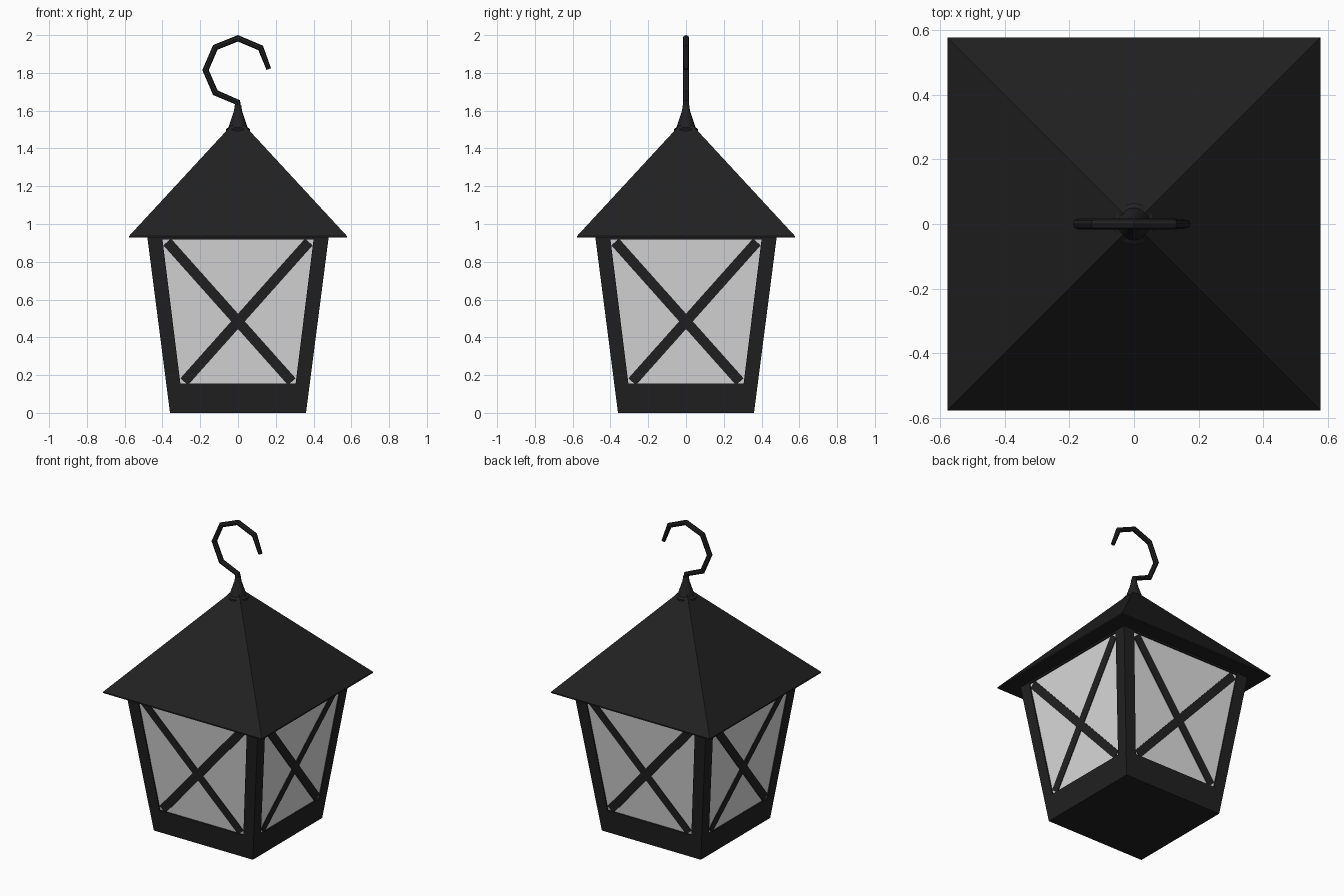
import bpy, bmesh, math
from mathutils import Matrix, Vector

if "Cube" in bpy.data.objects:
    bpy.data.objects.remove(bpy.data.objects["Cube"])


def material(name, rgb):
    m = bpy.data.materials.new(name)
    m.diffuse_color = (*rgb, 1)
    m.use_nodes = True
    m.node_tree.nodes["Principled BSDF"].inputs["Base Color"].default_value = m.diffuse_color
    return m


BLACK = material("black metal", (0.015, 0.015, 0.015))
GLASS = material("frosted glass", (0.72, 0.72, 0.72))

TOP = 0.93                      # top of the tapered body
PANE_LOW, PANE_HIGH = 0.155, 0.918
RECESS = 0.008


def body_half(z):
    return 0.36 + 0.12 * z / TOP


def pane_half(z):
    return 0.305 + 0.095 * (z - PANE_LOW) / (PANE_HIGH - PANE_LOW)


def on_face(x, z, depth=0.0):
    """Point on the sloping front face, pushed inward by depth."""
    return Vector((x, -body_half(z) + depth, z))


def finish(name, bm, mat):
    bmesh.ops.remove_doubles(bm, verts=bm.verts, dist=0.0001)
    bmesh.ops.recalc_face_normals(bm, faces=bm.faces)
    me = bpy.data.meshes.new(name)
    bm.to_mesh(me)
    bm.free()
    me.materials.append(mat)
    ob = bpy.data.objects.new(name, me)
    bpy.context.collection.objects.link(ob)
    return ob


def quad_points(low, high, half, depth=0.0):
    return [on_face(-half(low), low, depth), on_face(half(low), low, depth),
            on_face(half(high), high, depth), on_face(-half(high), high, depth)]


turns = [Matrix.Rotation(i * math.pi / 2, 4, 'Z') for i in range(4)]
side_names = ["front", "right", "back", "left"]

# Body frame: four tapered sides with recessed window openings
bm = bmesh.new()
for turn in turns:
    rings = [[bm.verts.new(turn @ p) for p in pts] for pts in (
        quad_points(0, TOP, body_half),
        quad_points(PANE_LOW, PANE_HIGH, pane_half),
        quad_points(PANE_LOW, PANE_HIGH, pane_half, RECESS))]
    for a, b in zip(rings, rings[1:]):
        for i in range(4):
            j = (i + 1) % 4
            bm.faces.new((a[i], a[j], b[j], b[i]))
for z in (0, TOP):
    h = body_half(z)
    bm.faces.new([bm.verts.new((x, y, z)) for x, y in ((-h, -h), (h, -h), (h, h), (-h, h))])
finish("body_frame", bm, BLACK)

# Window panes and their crossed bars
for side, turn in zip(side_names, turns):
    bm = bmesh.new()
    bm.faces.new([bm.verts.new(turn @ p)
                  for p in quad_points(PANE_LOW, PANE_HIGH, pane_half, RECESS)])
    pane = finish(side + "_pane", bm, GLASS)
    out = turn @ Vector((0, -1, 0))
    if pane.data.polygons[0].normal.dot(out) < 0:
        pane.data.flip_normals()

    bm = bmesh.new()
    for s in (-1, 1):
        a, b = Vector((s * 0.285, 0.165)), Vector((-s * 0.375, 0.905))
        d = (b - a).normalized()
        n = Vector((-d.y, d.x)) * 0.027
        corners = (a - n, a + n, b + n, b - n)
        outer = [bm.verts.new(turn @ on_face(c.x, c.y, 0.003)) for c in corners]
        inner = [bm.verts.new(turn @ on_face(c.x, c.y, RECESS - 0.0005)) for c in corners]
        bm.faces.new(outer)
        bm.faces.new(inner[::-1])
        for i in range(4):
            j = (i + 1) % 4
            bm.faces.new((outer[j], outer[i], inner[i], inner[j]))
    finish(side + "_cross_bars", bm, BLACK)

# Pyramid roof with a thin rim
bm = bmesh.new()
R = 0.577
square = ((-R, -R), (R, -R), (R, R), (-R, R))
low = [bm.verts.new((x, y, 0.928)) for x, y in square]
rim = [bm.verts.new((x, y, 0.936)) for x, y in square]
apex = bm.verts.new((0, 0, 1.56))
bm.faces.new(low[::-1])
for i in range(4):
    j = (i + 1) % 4
    bm.faces.new((low[i], low[j], rim[j], rim[i]))
    bm.faces.new((rim[i], rim[j], apex))
finish("roof", bm, BLACK)

# Flared round finial that holds the hook
profile = [(0, 1.485), (0.064, 1.49), (0.064, 1.502), (0.05, 1.512),
           (0.034, 1.56), (0.021, 1.60), (0.017, 1.63), (0, 1.635)]
bm = bmesh.new()
pts = [bm.verts.new((r, 0, z)) for r, z in profile]
edges = [bm.edges.new(p) for p in zip(pts, pts[1:])]
bmesh.ops.spin(bm, geom=pts + edges, cent=(0, 0, 0), axis=(0, 0, 1),
               angle=2 * math.pi, steps=20)
finial = finish("finial", bm, BLACK)

# Angular hook swept along a short path
path = [(0, 1.60), (-0.003, 1.645), (-0.12, 1.695), (-0.172, 1.815),
        (-0.12, 1.935), (0, 1.983), (0.12, 1.932), (0.163, 1.82)]
curve = bpy.data.curves.new("hook", 'CURVE')
curve.dimensions = '3D'
curve.bevel_depth = 0.017
curve.bevel_resolution = 2
curve.use_fill_caps = True
spline = curve.splines.new('POLY')
spline.points.add(len(path) - 1)
for p, (x, z) in zip(spline.points, path):
    p.co = (x, 0, z, 1)
spline.points[-1].radius = 0.75
curve.materials.append(BLACK)
hook = bpy.data.objects.new("hook", curve)
bpy.context.collection.objects.link(hook)
bpy.context.view_layer.objects.active = hook
hook.select_set(True)
bpy.ops.object.convert(target='MESH')

# Smooth the round parts, keep sharp edges
finial.select_set(True)
bpy.ops.object.shade_smooth_by_angle(angle=math.radians(35))
